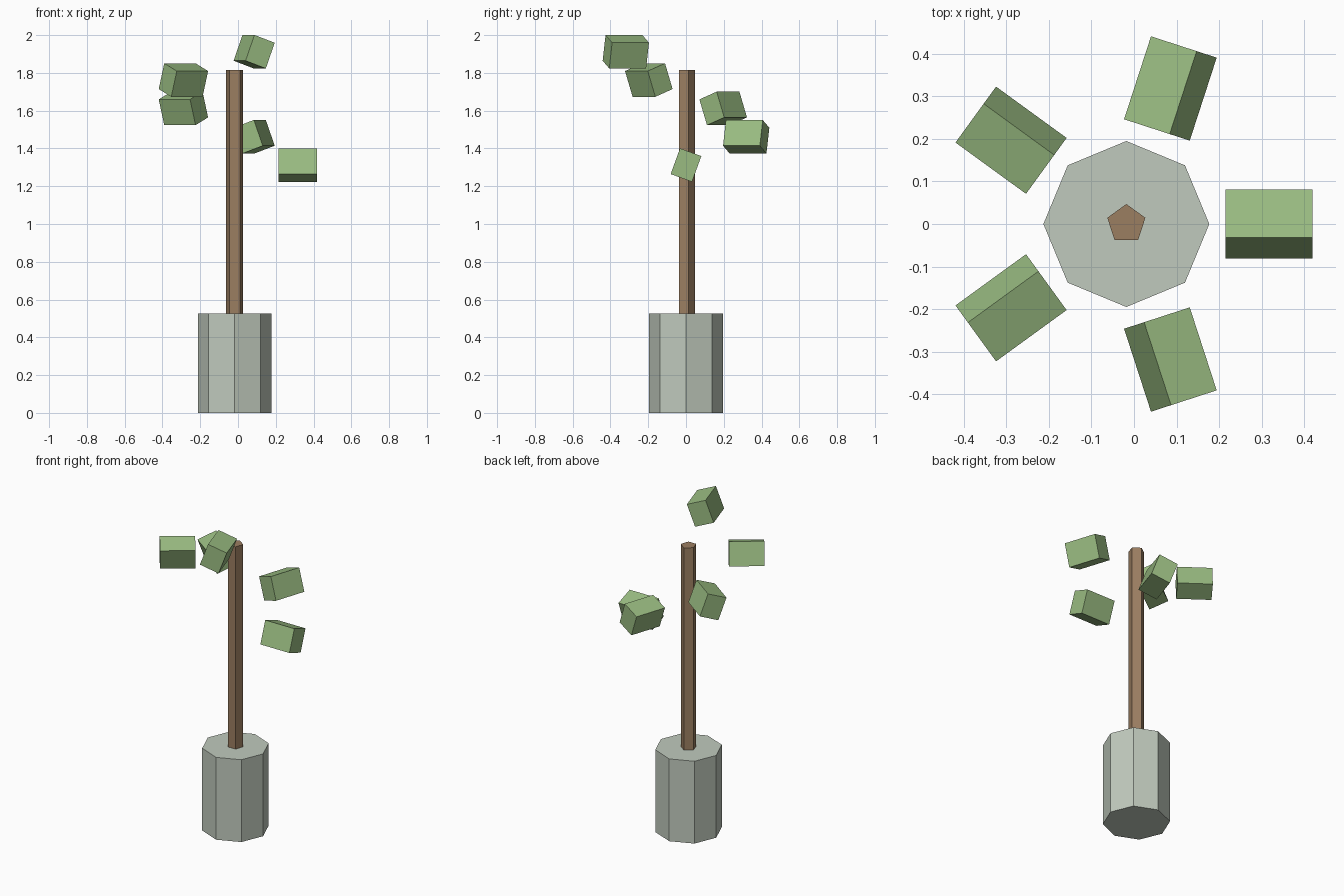
import bpy
from math import radians, cos, sin

if "Cube" in bpy.data.objects:
    bpy.data.objects.remove(bpy.data.objects["Cube"])

CX = -0.018          # axis of pot and trunk


def material(name, rgb):
    m = bpy.data.materials.new(name)
    m.diffuse_color = (*rgb, 1)
    m.use_nodes = True
    m.node_tree.nodes["Principled BSDF"].inputs["Base Color"].default_value = m.diffuse_color
    return m


def prism(name, sides, radius, z0, z1, turn, mat):
    bpy.ops.mesh.primitive_cylinder_add(
        vertices=sides, radius=radius, depth=z1 - z0,
        location=(CX, 0, (z0 + z1) / 2), rotation=(0, 0, radians(turn)))
    ob = bpy.context.object
    ob.name = name
    ob.data.materials.append(mat)


stone = material("pale_stone", (0.53, 0.59, 0.51))
bark = material("bark", (0.33, 0.21, 0.12))
green = material("leaf_green", (0.32, 0.50, 0.22))

# Octagonal pot and five-sided trunk
prism("pot", 8, 0.195, 0, 0.525, 0, stone)
prism("trunk", 5, 0.047, 0.525, 1.815, 0, bark)

# Five tilted leaf blocks spiralling up around the trunk
for i in range(5):
    a = radians(72 * i)
    bpy.ops.mesh.primitive_cube_add(
        size=1,
        location=(CX + 0.335 * cos(a), 0.335 * sin(a), 1.312 + 0.15 * i),
        rotation=(radians(-20), 0, a))
    leaf = bpy.context.object
    leaf.name = f"leaf_{i + 1}"
    leaf.scale = (0.205, 0.12, 0.145)
    leaf.data.materials.append(green)
